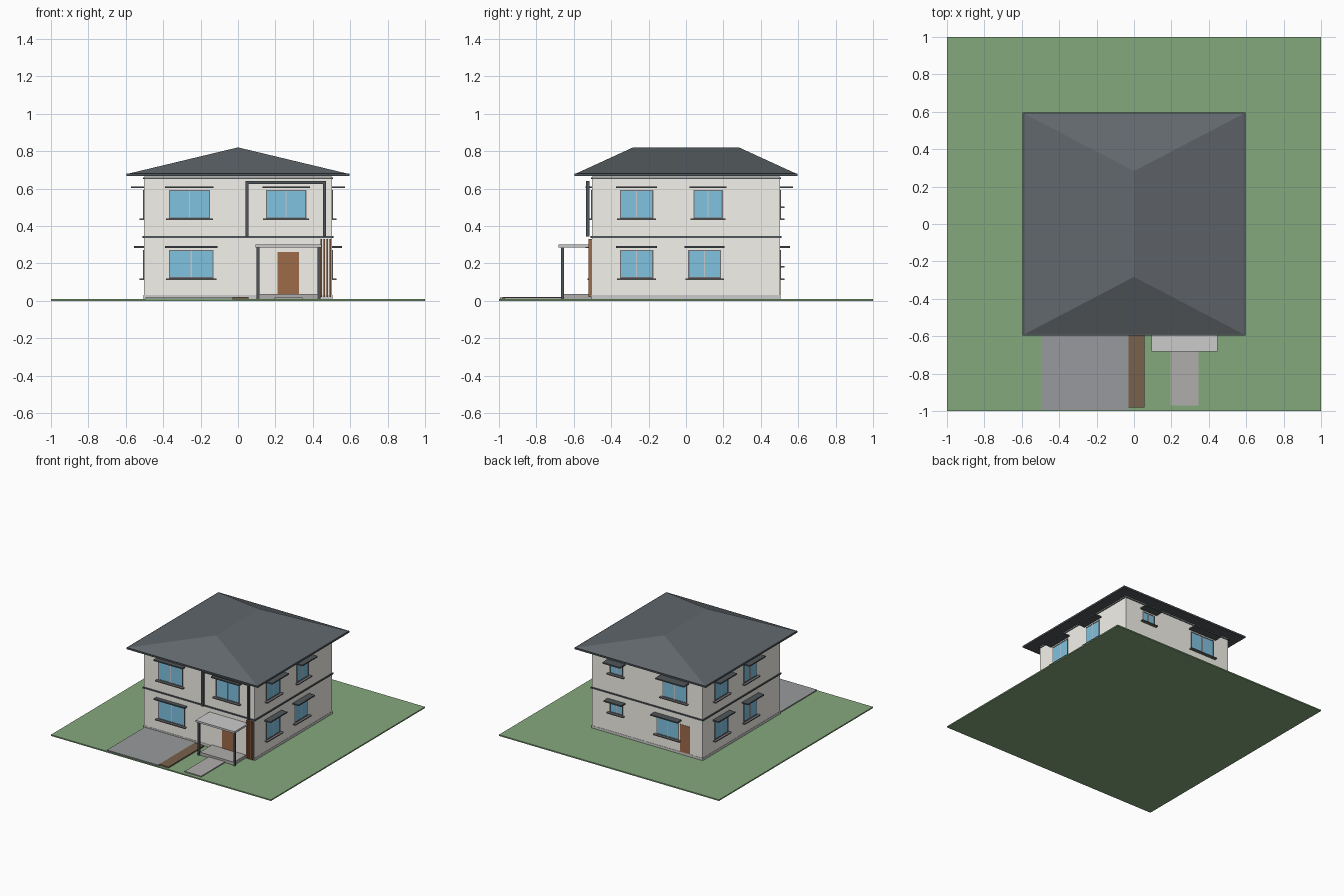
import bpy, bmesh

if "Cube" in bpy.data.objects:
    bpy.data.objects.remove(bpy.data.objects["Cube"])


def material(name, *rgb):
    """Material from display colour values, converted to linear."""
    m = bpy.data.materials.new(name)
    m.diffuse_color = (*(((c + 0.055) / 1.055) ** 2.4 for c in rgb), 1)
    m.use_nodes = True
    m.node_tree.nodes["Principled BSDF"].inputs["Base Color"].default_value = m.diffuse_color
    return m


GRASS = material("grass", 0.52, 0.66, 0.49)
WALL = material("wall", 0.96, 0.95, 0.92)
STONE = material("stone", 0.78, 0.78, 0.78)
PATH = material("path", 0.69, 0.68, 0.675)
PAVING = material("paving", 0.60, 0.605, 0.615)
DARK = material("dark_trim", 0.31, 0.335, 0.35)
ROOF = material("roof", 0.38, 0.405, 0.425)
GLASS = material("glass", 0.50, 0.76, 0.88)
FRAME = material("window_frame", 0.45, 0.45, 0.46)
WOOD = material("wood", 0.62, 0.42, 0.29)
SOIL = material("soil", 0.47, 0.38, 0.30)


def finish(name, bm, mat):
    bmesh.ops.recalc_face_normals(bm, faces=bm.faces)
    me = bpy.data.meshes.new(name)
    bm.to_mesh(me)
    bm.free()
    me.materials.append(mat)
    ob = bpy.data.objects.new(name, me)
    bpy.context.collection.objects.link(ob)
    return ob


def box(name, x0, x1, y0, y1, z0, z1, mat):
    bm = bmesh.new()
    bmesh.ops.create_cube(bm, size=1)
    for v in bm.verts:
        v.co = (x1 if v.co.x > 0 else x0, y1 if v.co.y > 0 else y0, z1 if v.co.z > 0 else z0)
    return finish(name, bm, mat)


def wall_box(name, side, u0, u1, z0, z1, d0, d1, mat):
    """Box on a house wall: u runs along the wall, d is distance out from it."""
    s = -1 if side in ("front", "left") else 1
    a, b = sorted((s * (0.5 + d0), s * (0.5 + d1)))
    if side in ("front", "back"):
        box(name, u0, u1, a, b, z0, z1, mat)
    else:
        box(name, a, b, u0, u1, z0, z1, mat)


def window(name, side, u0, u1, z0, z1, hood):
    t = 0.006
    wall_box(name + "_glass", side, u0 + t, u1 - t, z0 + t, z1 - t, -0.005, 0.002, GLASS)
    for i, u in enumerate((u0, u1 - t)):
        wall_box(f"{name}_jamb_{i}", side, u, u + t, z0, z1, -0.005, 0.005, FRAME)
    for i, z in enumerate((z0, z1 - t)):
        wall_box(f"{name}_rail_{i}", side, u0 + t, u1 - t, z, z + t, -0.005, 0.005, FRAME)
    m = (u0 + u1) / 2
    wall_box(name + "_mullion", side, m - 0.003, m + 0.003, z0 + t, z1 - t, -0.005, 0.004, STONE)
    wall_box(name + "_sill", side, u0 - 0.015, u1 + 0.015, z0 - 0.008, z0, -0.005, 0.025, FRAME)
    wall_box(name + "_hood", side, u0 - 0.02, u1 + 0.02, z1 + 0.01, z1 + 0.02, -0.005, hood, DARK)


# Site
box("lawn", -1, 1, -1, 1, 0, 0.01, GRASS)
box("driveway", -0.495, -0.03, -0.995, -0.5, 0.005, 0.018, PAVING)
box("planting_bed", -0.03, 0.055, -0.98, -0.52, 0.005, 0.02, SOIL)
box("front_path", 0.195, 0.345, -0.97, -0.66, 0.005, 0.018, PATH)

# House body, plinth and floor bands
box("walls", -0.503, 0.503, -0.503, 0.503, 0.03, 0.665, WALL)
box("plinth", -0.505, 0.505, -0.505, 0.505, 0.005, 0.03, STONE)
box("floor_band", -0.51, 0.51, -0.51, 0.51, 0.335, 0.346, DARK)
box("eaves_band", -0.507, 0.507, -0.507, 0.507, 0.65, 0.658, DARK)

# Hipped roof with eaves slab
box("eaves_slab", -0.595, 0.595, -0.595, 0.595, 0.666, 0.68, DARK)
bm = bmesh.new()
bmesh.ops.create_cube(bm, size=1)
bmesh.ops.delete(bm, geom=[f for f in bm.faces if f.normal.z < -0.5], context="FACES_ONLY")
for v in bm.verts:
    sx, sy = (1 if v.co.x > 0 else -1), (1 if v.co.y > 0 else -1)
    v.co = (0, 0.283 * sy, 0.82) if v.co.z > 0 else (0.593 * sx, 0.593 * sy, 0.678)
bmesh.ops.remove_doubles(bm, verts=bm.verts, dist=1e-4)
bmesh.ops.holes_fill(bm, edges=bm.edges)
finish("hip_roof", bm, ROOF)

# Windows: side, start, end, sill height, head height
LOW, UP = (0.12, 0.272), (0.44, 0.592)
windows = [
    ("front", -0.37, -0.13, *LOW), ("front", -0.37, -0.15, *UP), ("front", 0.15, 0.365, *UP),
    ("right", -0.353, -0.175, *LOW), ("right", 0.012, 0.187, *LOW),
    ("right", -0.353, -0.175, *UP), ("right", 0.04, 0.197, *UP),
    ("left", 0.175, 0.35, *LOW), ("left", -0.20, -0.03, *LOW),
    ("left", 0.175, 0.35, *UP), ("left", -0.20, -0.03, *UP),
    ("back", -0.29, -0.085, *LOW), ("back", 0.22, 0.34, 0.185, 0.272),
    ("back", -0.36, -0.14, *UP), ("back", 0.22, 0.34, 0.505, 0.592),
]
for i, (side, u0, u1, z0, z1) in enumerate(windows):
    hood = 0.035 if side == "front" else (0.07 if z0 > 0.4 else 0.055)
    # Frames start flush with the outer wall face
    s = -1 if side in ("front", "left") else 1
    window(f"{side}_window_{i}", side, u0, u1, z0, z1, hood)
    for ob in bpy.data.objects:
        if ob.name.startswith(f"{side}_window_{i}_"):
            ob.location[1 if side in ("front", "back") else 0] = 0.002 * s

# Doors
wall_box("front_door", "front", 0.21, 0.325, 0.035, 0.262, -0.005, 0.008, WOOD)
wall_box("back_door", "back", -0.39, -0.30, 0.03, 0.255, -0.005, 0.006, WOOD)

# Frame around the upper right front window
for i, u in enumerate((0.04, 0.455)):
    wall_box(f"feature_post_{i}", "front", u, u + 0.015, 0.345, 0.64, 0.016, 0.035, DARK)
wall_box("feature_beam", "front", 0.055, 0.455, 0.625, 0.64, 0.016, 0.035, DARK)

# Entrance porch
box("porch_floor", 0.115, 0.425, -0.66, -0.5, 0.005, 0.035, PATH)
box("porch_canopy", 0.093, 0.447, -0.683, -0.5, 0.285, 0.3, STONE)
for i, x in enumerate((0.1, 0.425)):
    box(f"porch_post_{i}", x, x + 0.015, -0.668, -0.653, 0.005, 0.285, DARK)

# Wooden slats by the entrance
for i in range(4):
    u = 0.44 + i * 0.016
    wall_box(f"wood_slat_{i}", "front", u, u + 0.01, 0.02, 0.33, -0.005, 0.022, WOOD)
